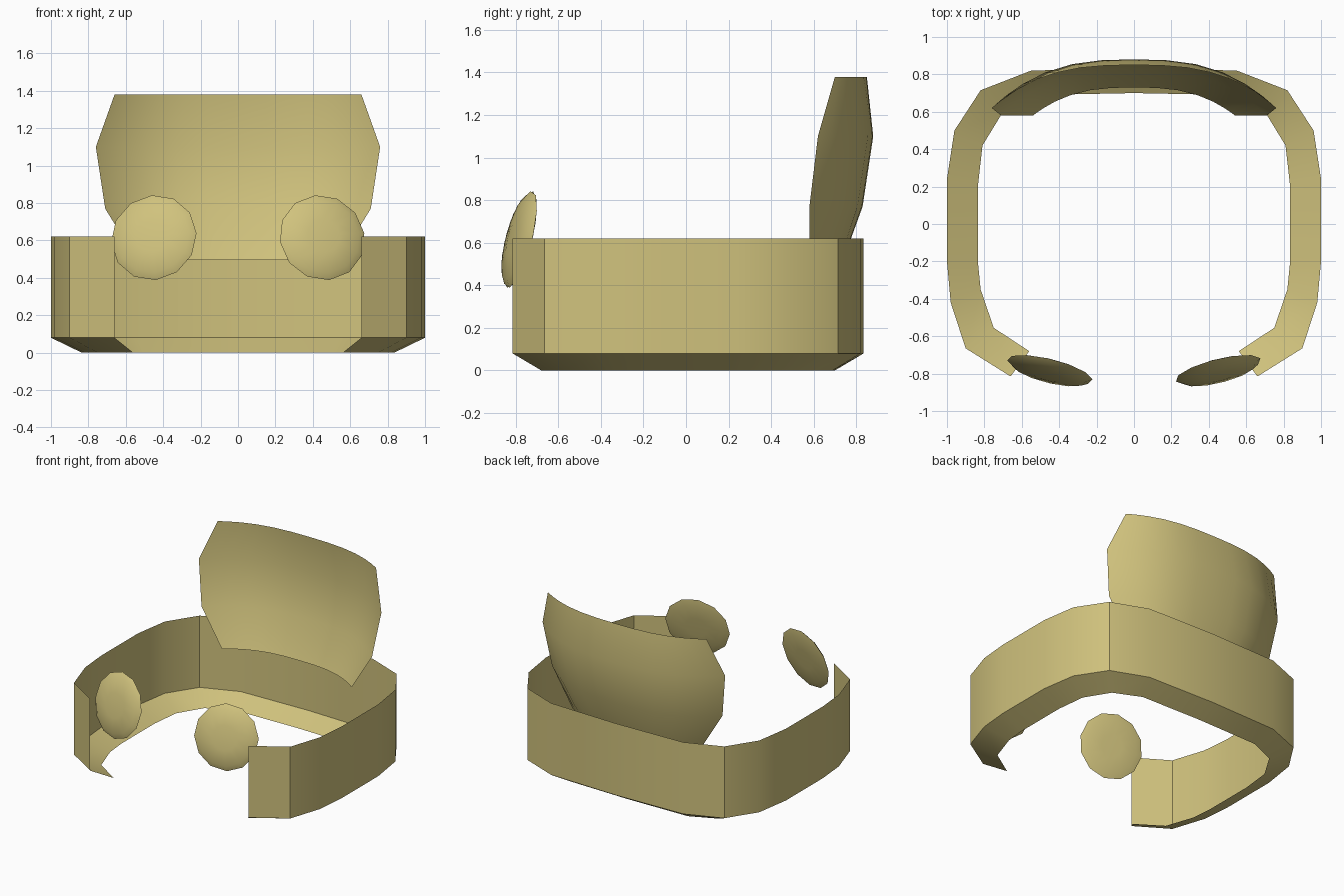
import bpy
import bmesh
import math
from mathutils import Vector

cube = bpy.data.objects.get("Cube")
if cube:
    bpy.data.objects.remove(cube, do_unlink=True)

# One sand colour for everything
sand = bpy.data.materials.new("sand")
sand.use_nodes = True
SAND = (0.63, 0.54, 0.205, 1)
sand.diffuse_color = SAND
sand.node_tree.nodes["Principled BSDF"].inputs["Base Color"].default_value = SAND


def loft(name, rows, closed=False, caps=False):
    """Skin quads between rows of points, shaded smooth with sharp creases."""
    bm = bmesh.new()
    grid = [[bm.verts.new(p) for p in row] for row in rows]
    n = len(rows[0])
    for low, high in zip(grid, grid[1:]):
        for i in range(n if closed else n - 1):
            j = (i + 1) % n
            bm.faces.new((low[i], low[j], high[j], high[i]))
    if caps:
        bm.faces.new(grid[0])
        bm.faces.new(grid[-1])
        bmesh.ops.recalc_face_normals(bm, faces=bm.faces)
    mesh = bpy.data.meshes.new(name)
    bm.to_mesh(mesh)
    bm.free()
    mesh.materials.append(sand)
    obj = bpy.data.objects.new(name, mesh)
    bpy.context.collection.objects.link(obj)
    bpy.ops.object.select_all(action='DESELECT')
    obj.select_set(True)
    bpy.context.view_layer.objects.active = obj
    bpy.ops.object.shade_smooth_by_angle(angle=math.radians(30))
    return obj


def mirrored(half):
    """Continue a half path across x = 0; its last point lies on the centre."""
    return half + [(-x, y) for x, y in reversed(half[:-1])]


# Open collar: upright wall with a lip sloping inward below it
outer = mirrored([(0.66, -0.815), (0.9, -0.665), (0.98, -0.42), (1, -0.2), (1, 0.24),
                  (0.96, 0.5), (0.82, 0.715), (0.55, 0.82), (0, 0.835)])
inner = mirrored([(0.56, -0.68), (0.75, -0.555), (0.82, -0.35), (0.835, -0.2), (0.835, 0.2),
                  (0.81, 0.42), (0.7, 0.6), (0.5, 0.69), (0, 0.7)])
loft("collar", [[(x, y, z) for x, y in path]
                for path, z in ((inner, 0), (outer, 0.08), (outer, 0.62))])

# Curved back panel: height, half width, y at the centre, y at the side
profile = [(0.495, 0.54, 0.73, 0.58), (0.77, 0.71, 0.83, 0.58),
           (1.1, 0.76, 0.88, 0.62), (1.38, 0.66, 0.85, 0.7)]
steps = [math.sin(math.pi / 2 * i / 7) for i in range(-7, 8)]
loft("back_panel", [[(w * t, mid + (side - mid) * abs(t) ** 2.8, z) for t in steps]
                    for z, w, mid, side in profile])

# Two shallow lens discs, tilted up and outward
SIDES = 12
for side, name in ((1, "left_disc"), (-1, "right_disc")):
    rings = [[(r * math.cos(a), r * math.sin(a), h)
              for a in (math.tau * (i + 0.2) / SIDES for i in range(SIDES))]
             for r, h in ((0.08, -0.015), (0.19, -0.012), (0.235, 0), (0.2, 0.022), (0.09, 0.038))]
    disc = loft(name, rings, closed=True, caps=True)
    disc.rotation_mode = 'QUATERNION'
    disc.rotation_quaternion = Vector((0.25 * side, -1, 0.26)).to_track_quat('Z', 'Y')
    disc.location = (0.45 * side, -0.78, 0.615)
